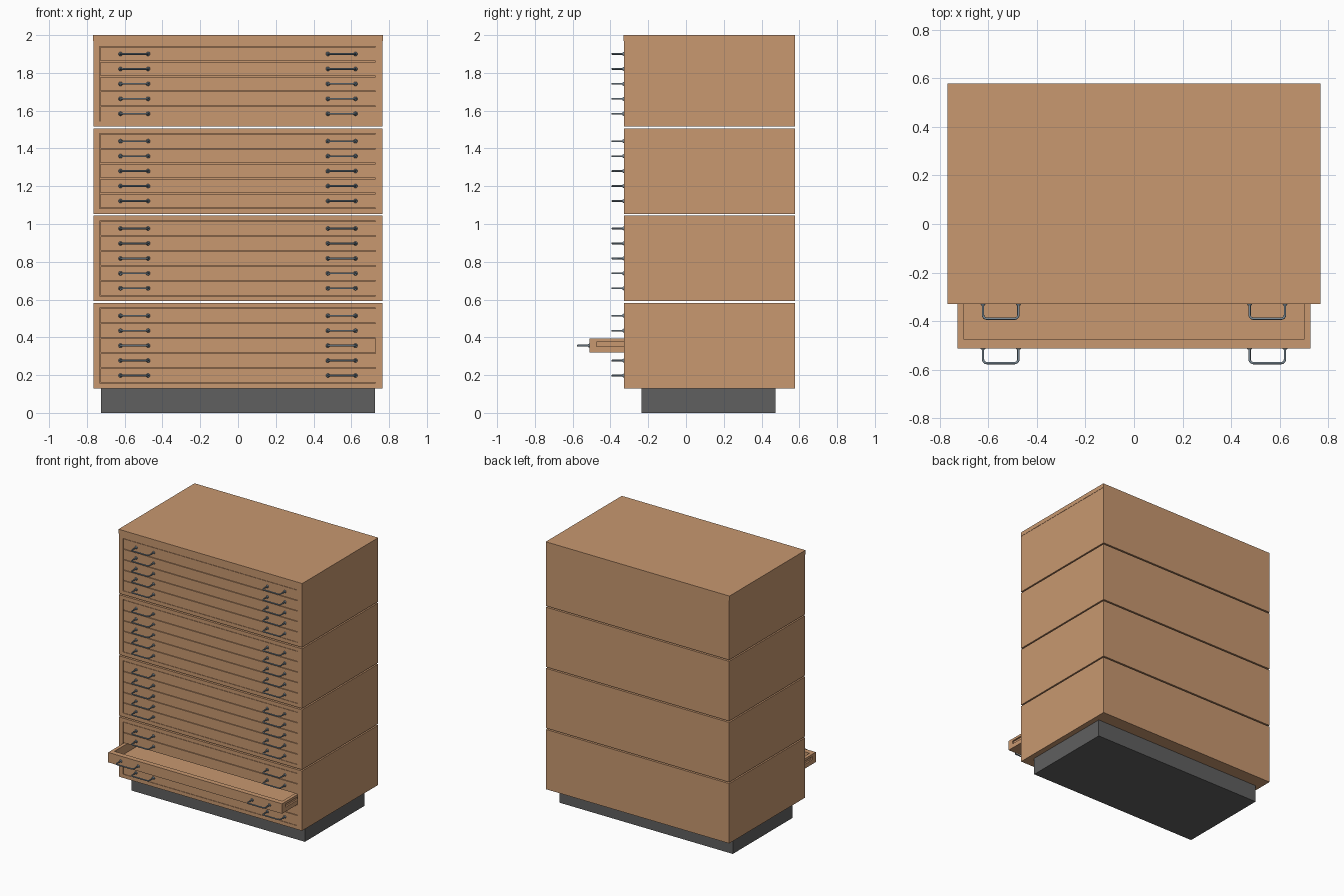
import bpy, bmesh, math
from mathutils import Vector, Matrix

if "Cube" in bpy.data.objects:
    bpy.data.objects.remove(bpy.data.objects["Cube"])


def material(name, rgb):
    m = bpy.data.materials.new(name)
    m.diffuse_color = (*rgb, 1)
    m.use_nodes = True
    m.node_tree.nodes["Principled BSDF"].inputs["Base Color"].default_value = m.diffuse_color
    return m


WOOD = material("warm wood", (0.578, 0.314, 0.162))
DARK = material("dark grey plinth", (0.117, 0.117, 0.117))
STEEL = material("blue grey steel", (0.2, 0.26, 0.31))

FRONT, BACK, HALF = -0.329, 0.578, 0.766
MOD_Z, MOD_H, MOD_PITCH = 0.13, 0.452, 0.462
PITCH, DRAWER_H, DRAWER_W = 0.0792, 0.075, 0.727
PULL = 0.183


def add_box(bm, lo, hi):
    lo, hi = Vector(lo), Vector(hi)
    mat = Matrix.Translation((lo + hi) / 2) @ Matrix.Diagonal((*(hi - lo), 1))
    return bmesh.ops.create_cube(bm, size=1, matrix=mat)["verts"]


def to_mesh(bm, name, mat):
    me = bpy.data.meshes.new(name)
    bm.to_mesh(me)
    bm.free()
    me.materials.append(mat)
    return me


def place(name, me, loc=(0, 0, 0)):
    ob = bpy.data.objects.new(name, me)
    ob.location = loc
    bpy.context.collection.objects.link(ob)
    return ob


def box_object(name, lo, hi, mat):
    bm = bmesh.new()
    add_box(bm, lo, hi)
    return place(name, to_mesh(bm, name, mat))


# Cabinet section: a box whose front face is inset and pushed in to make an opening
def cabinet_mesh():
    bm = bmesh.new()
    add_box(bm, (-HALF, FRONT, 0), (HALF, BACK, MOD_H))
    bm.faces.ensure_lookup_table()
    face = min(bm.faces, key=lambda f: f.calc_center_median().y)
    bmesh.ops.inset_individual(bm, faces=[face], thickness=0.01)
    for v in face.verts:
        v.co.x = -0.733 if v.co.x < 0 else 0.729
        v.co.z = MOD_H / 2 + (0.198 if v.co.z > MOD_H / 2 else -0.198)
    ext = bmesh.ops.extrude_discrete_faces(bm, faces=[face])["faces"][0]
    for v in ext.verts:
        v.co.y = BACK - 0.03
    bmesh.ops.recalc_face_normals(bm, faces=bm.faces)
    return to_mesh(bm, "cabinet_section", WOOD)


# Drawer: front board, floor, back and grooved sides; origin at centre of its front
def drawer_mesh():
    bm = bmesh.new()
    w, h, ft, end = DRAWER_W, DRAWER_H / 2, 0.039, 0.86
    add_box(bm, (-w, 0, -h), (w, ft, h))
    add_box(bm, (-w + 0.02, ft, -h), (w - 0.02, end, -h + 0.01))
    add_box(bm, (-w + 0.02, end - 0.02, -h + 0.01), (w - 0.02, end, h))
    for s in (-1, 1):
        xs = lambda a, b: sorted((s * (w - a), s * (w - b)))
        for (a, b), (z0, z1) in (((0.012, 0.025), (-h, h)),
                                 ((0, 0.012), (-h, -0.004)),
                                 ((0, 0.012), (0.019, h))):
            x0, x1 = xs(a, b)
            add_box(bm, (x0, ft, z0), (x1, end, z1))
    return to_mesh(bm, "drawer", WOOD)


# Handle: round bar bent into a U with rounded corners, plus two mounting discs
def handle_mesh():
    half, depth, r, tube = 0.073, 0.061, 0.016, 0.005
    pts = [(-half, 0.001)]
    for cx, a0 in ((-half + r, 180), (half - r, 270)):
        for i in range(6):
            a = math.radians(a0 + 18 * i)
            pts.append((cx + r * math.cos(a), -depth + r + r * math.sin(a)))
    pts.append((half, 0.001))
    bm = bmesh.new()
    rings = []
    for i, (x, y) in enumerate(pts):
        p, n = pts[max(i - 1, 0)], pts[min(i + 1, len(pts) - 1)]
        t = Vector((n[0] - p[0], n[1] - p[1], 0)).normalized()
        side = Vector((-t.y, t.x, 0))
        rings.append([bm.verts.new(Vector((x, y, 0)) + tube * (
            side * math.cos(k * math.pi / 5) + Vector((0, 0, 1)) * math.sin(k * math.pi / 5)))
            for k in range(10)])
    for a, b in zip(rings, rings[1:]):
        for k in range(10):
            bm.faces.new((a[k], a[k - 1], b[k - 1], b[k]))
    for s in (-1, 1):
        bmesh.ops.create_cone(bm, cap_ends=True, segments=16, radius1=0.011, radius2=0.008,
                              depth=0.006, matrix=Matrix.Translation((s * half, -0.003, 0))
                              @ Matrix.Rotation(math.pi / 2, 4, 'X'))
    bmesh.ops.recalc_face_normals(bm, faces=bm.faces)
    for f in bm.faces:
        f.smooth = len(f.verts) == 4
    for e in bm.edges:
        if len(e.link_faces) == 2 and e.calc_face_angle() > math.radians(40):
            e.smooth = False
    return to_mesh(bm, "handle", STEEL)


# Plinth and top board
box_object("plinth", (-0.724, -0.235, 0), (0.724, 0.475, MOD_Z), DARK)
box_object("top_board", (-0.768, FRONT - 0.001, 1.968), (0.768, BACK, 2.0), WOOD)

# Four stacked sections with five drawers each; one drawer is pulled out
cabinet, drawer, handle = cabinet_mesh(), drawer_mesh(), handle_mesh()
for m in range(4):
    z0 = MOD_Z + m * MOD_PITCH
    place(f"cabinet_section_{m + 1}", cabinet, (0, 0, z0))
    for d in range(5):
        z = z0 + MOD_H / 2 + (d - 2) * PITCH
        y = FRONT - (PULL if (m, d) == (0, 2) else 0)
        place(f"drawer_{m + 1}_{d + 1}", drawer, (0, y, z))
        for side, x in (("left", -0.549), ("right", 0.549)):
            place(f"handle_{side}_{m + 1}_{d + 1}", handle, (x, y, z))
